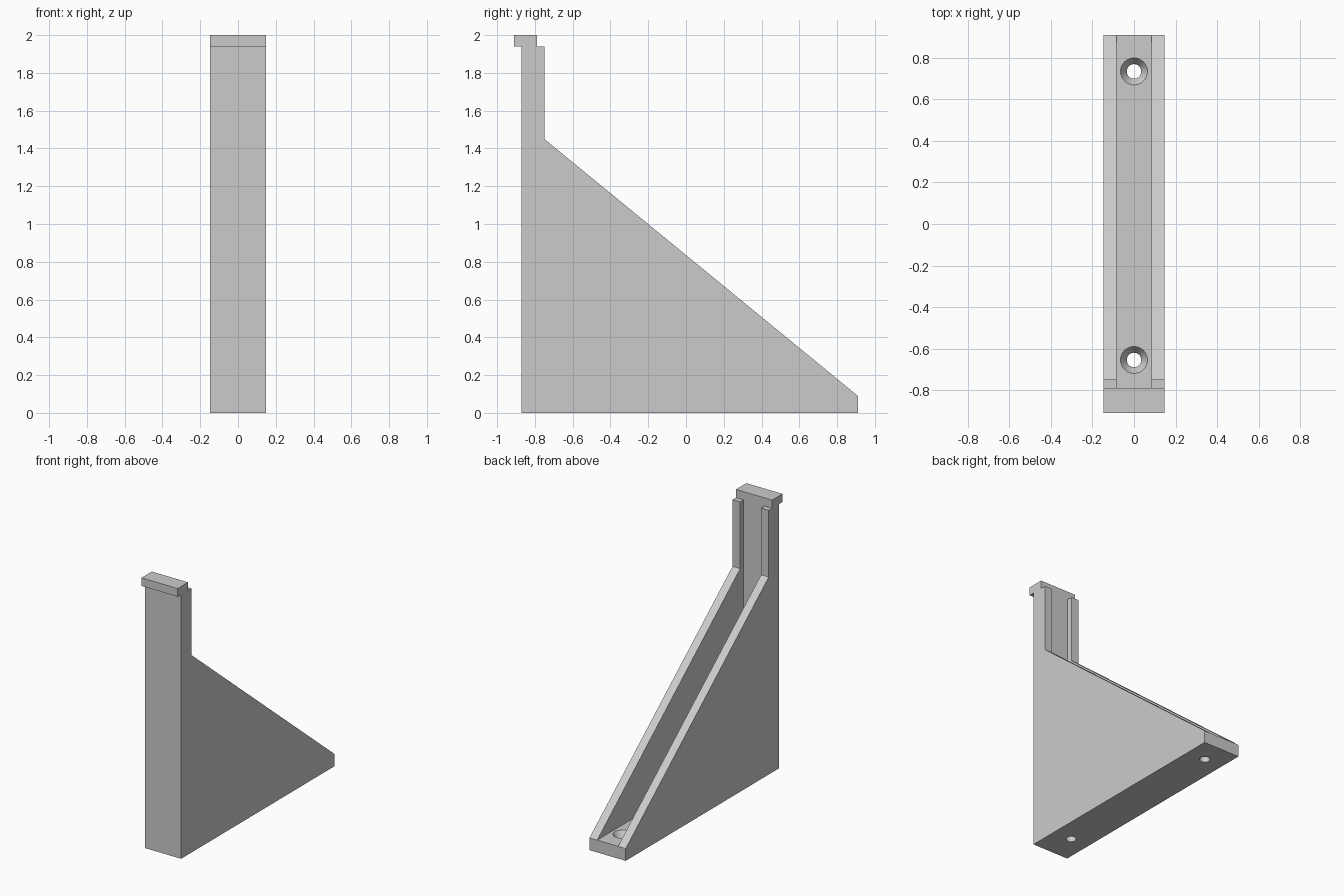
import bpy
import bmesh

cube = bpy.data.objects.get("Cube")
if cube:
    bpy.data.objects.remove(cube, do_unlink=True)

grey = bpy.data.materials.new("light_grey")
grey.use_nodes = True
grey.diffuse_color = (0.6, 0.6, 0.6, 1)
grey.node_tree.nodes["Principled BSDF"].inputs["Base Color"].default_value = (0.6, 0.6, 0.6, 1)

HALF_WIDTH, CHANNEL = 0.147, 0.085
FLOOR, BACK = 0.09, -0.79


def finish(bm, name):
    bmesh.ops.recalc_face_normals(bm, faces=bm.faces[:])
    mesh = bpy.data.meshes.new(name)
    bm.to_mesh(mesh)
    bm.free()
    mesh.materials.append(grey)
    obj = bpy.data.objects.new(name, mesh)
    bpy.context.collection.objects.link(obj)
    return obj


def extrude_profile(name, points, half):
    """Extrude a (y, z) outline across x from -half to half."""
    bm = bmesh.new()
    face = bm.faces.new([bm.verts.new((-half, y, z)) for y, z in points])
    new = bmesh.ops.extrude_face_region(bm, geom=[face])["geom"]
    bmesh.ops.translate(bm, vec=(2 * half, 0, 0),
                        verts=[v for v in new if isinstance(v, bmesh.types.BMVert)])
    return finish(bm, name)


def countersink(name, y, sides=32):
    """Revolve a screw hole outline with a conical head recess."""
    bm = bmesh.new()
    outline = [(0, -0.1), (0.035, -0.1), (0.035, FLOOR - 0.045),
               (0.065, FLOOR), (0.065, FLOOR + 0.01), (0, FLOOR + 0.01)]
    verts = [bm.verts.new((r, y, z)) for r, z in outline]
    edges = [bm.edges.new(pair) for pair in zip(verts, verts[1:])]
    bmesh.ops.spin(bm, geom=verts + edges, cent=(0, y, 0), axis=(0, 0, 1),
                   angle=6.283185307, steps=sides)
    bmesh.ops.remove_doubles(bm, verts=bm.verts[:], dist=0.0001)
    return finish(bm, name)


# Bracket silhouette: base, sloping wall, rails and hooked top lip
bracket = extrude_profile("bracket", [
    (-0.87, 0), (0.91, 0), (0.91, FLOOR), (-0.75, 1.45), (-0.75, 1.94),
    (BACK, 1.94), (BACK, 2), (-0.91, 2), (-0.91, 1.94), (-0.87, 1.94)], HALF_WIDTH)

# Open channel between the side walls, and the two screw holes
cutters = [extrude_profile("channel_cutter", [
    (BACK, FLOOR), (1, FLOOR), (1, 2.1), (BACK, 2.1)], CHANNEL)]
cutters += [countersink("front_hole_cutter", -0.655),
            countersink("back_hole_cutter", 0.735)]

for cutter in cutters:
    cutter.hide_render = True
    cutter.hide_set(True)
    mod = bracket.modifiers.new(cutter.name, "BOOLEAN")
    mod.operation = "DIFFERENCE"
    mod.solver = "EXACT"
    mod.object = cutter

# Apply the cuts and drop the cutters
bpy.context.view_layer.objects.active = bracket
bracket.select_set(True)
for cutter in cutters:
    bpy.ops.object.modifier_apply(modifier=cutter.name)
    bpy.data.objects.remove(cutter, do_unlink=True)
bpy.ops.object.shade_smooth_by_angle(angle=0.5)
